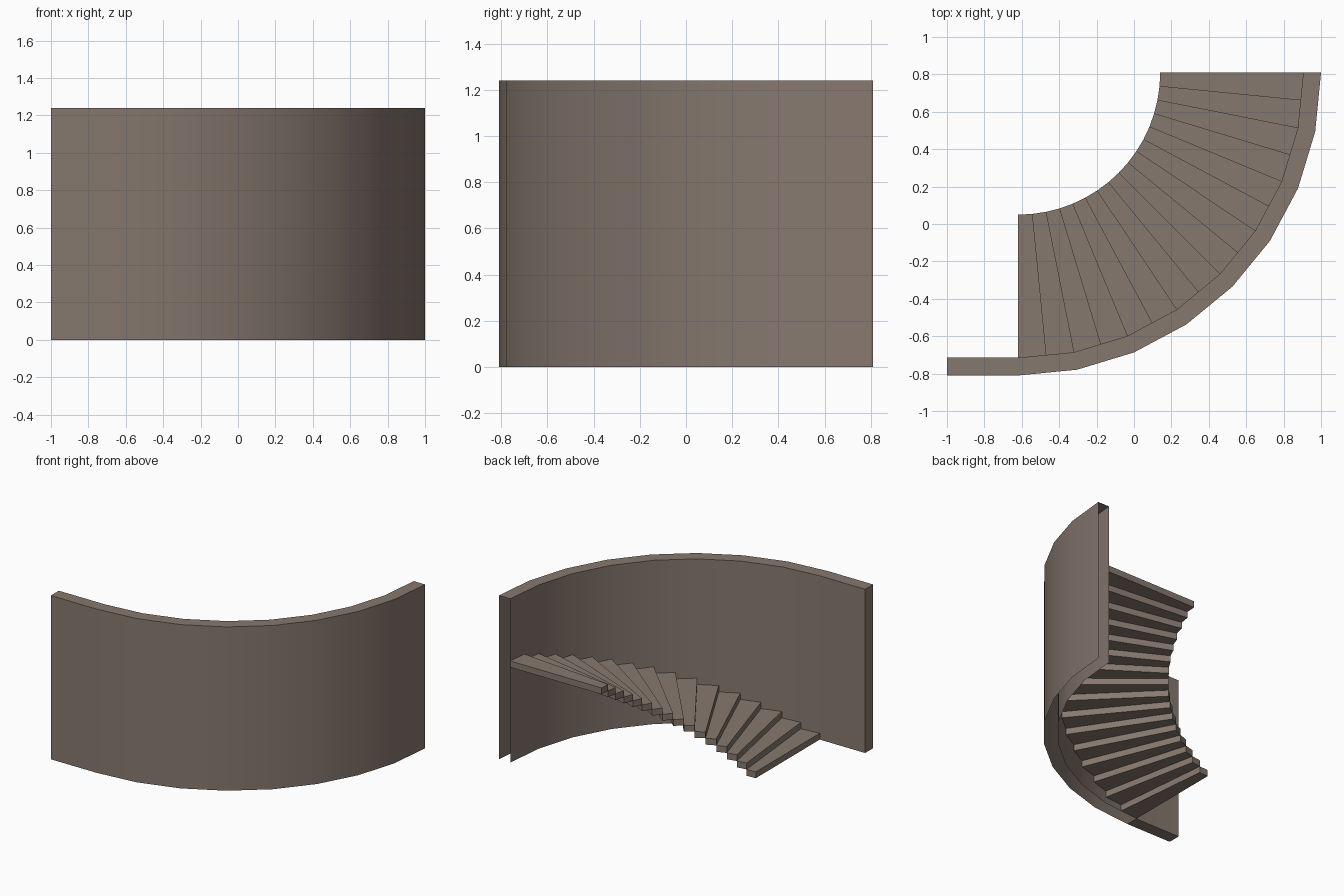
import bpy
import bmesh
import math

cube = bpy.data.objects.get("Cube")
if cube:
    bpy.data.objects.remove(cube, do_unlink=True)

CX, CY = -0.62, 0.81                   # centre of the curve
R_OUT, R_IN, R_WELL = 1.62, 1.525, 0.76
HEIGHT, CLIMB = 1.24, 0.77
SEGMENTS, STEPS = 8, 16
RISE = CLIMB / STEPS

stone = bpy.data.materials.new("warm grey stone")
stone.use_nodes = True
stone.diffuse_color = (0.24, 0.19, 0.158, 1)
bsdf = stone.node_tree.nodes["Principled BSDF"]
bsdf.inputs["Base Color"].default_value = stone.diffuse_color
bsdf.inputs["Roughness"].default_value = 0.8


def polar(radius, angle, z):
    """Point on the curve; angle 0 faces the front and grows to the left."""
    return (CX + radius * math.sin(angle), CY - radius * math.cos(angle), z)


def finish(name, bm, smooth=False):
    bmesh.ops.recalc_face_normals(bm, faces=bm.faces)
    mesh = bpy.data.meshes.new(name)
    bm.to_mesh(mesh)
    bm.free()
    mesh.materials.append(stone)
    obj = bpy.data.objects.new(name, mesh)
    bpy.context.collection.objects.link(obj)
    if smooth:
        bpy.ops.object.select_all(action="DESELECT")
        obj.select_set(True)
        bpy.context.view_layer.objects.active = obj
        bpy.ops.object.shade_smooth_by_angle(angle=math.radians(30))
    return obj


# Curved wall with its straight lead-in, swept from an open-bottomed section
section = [(R_IN, 0), (R_IN, HEIGHT), (R_OUT, HEIGHT), (R_OUT, 0)]
bm = bmesh.new()
rings = [[bm.verts.new((-1, CY - r, z)) for r, z in section]]
for i in range(SEGMENTS + 1):
    a = math.pi / 2 * i / SEGMENTS
    rings.append([bm.verts.new(polar(r, a, z)) for r, z in section])
for a, b in zip(rings, rings[1:]):
    for k in range(3):
        bm.faces.new((a[k], a[k + 1], b[k + 1], b[k]))
bm.faces.new(rings[0])
# underside of the straight part only
bm.faces.new((rings[0][0], rings[1][0], rings[1][3], rings[0][3]))
finish("curved_wall", bm, smooth=True)

# Wedge-shaped steps, each one resting at the top of the one before
turn = math.pi / 2 / STEPS
chord = math.cos(math.pi / 4 / SEGMENTS)   # odd step edges meet mid-panel
for i in range(STEPS):
    bm = bmesh.new()
    layers = []
    for z in (i * RISE, (i + 1) * RISE):
        ring = []
        for j in (i, i + 1):
            outer = R_IN * (chord if j % 2 else 1)
            pair = [polar(R_WELL, j * turn, z), polar(outer, j * turn, z)]
            ring += pair if j == i else pair[::-1]
        layers.append([bm.verts.new(p) for p in ring])
    low, high = layers
    bm.faces.new(low)
    bm.faces.new(high)
    for k in range(4):
        n = (k + 1) % 4
        bm.faces.new((low[k], low[n], high[n], high[k]))
    finish(f"step_{i + 1}", bm)
